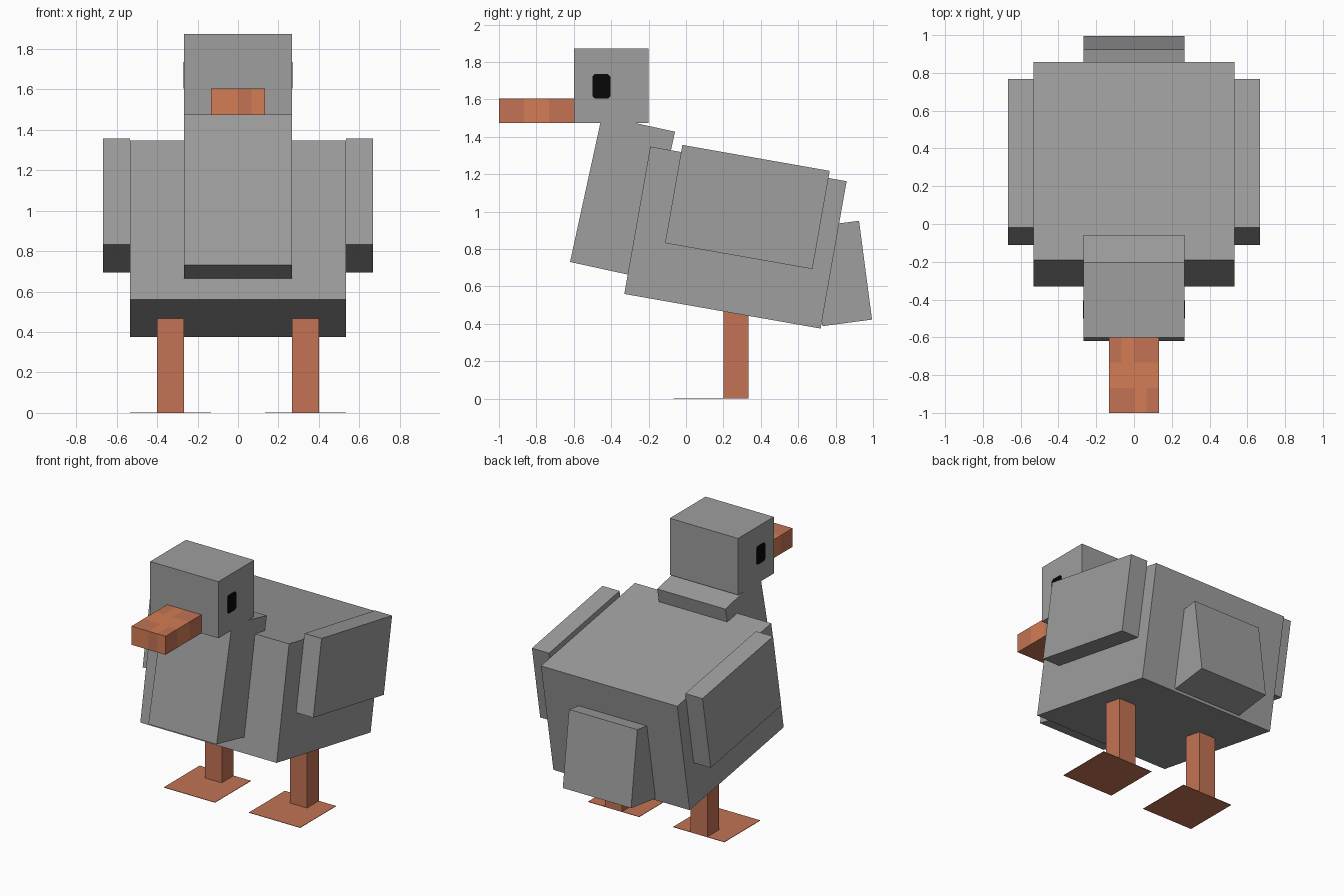
import bpy
import bmesh
import math

if "Cube" in bpy.data.objects:
    bpy.data.objects.remove(bpy.data.objects["Cube"])


def material(name, rgb):
    m = bpy.data.materials.new(name)
    m.diffuse_color = (*rgb, 1.0)
    m.use_nodes = True
    m.node_tree.nodes["Principled BSDF"].inputs["Base Color"].default_value = m.diffuse_color
    return m


GREY = material("feather_grey", (0.342, 0.342, 0.342))
BRIGHT = material("bright_orange", (0.658, 0.205, 0.089))
DULL = material("dull_orange", (0.539, 0.171, 0.087))
BLACK = material("eye_black", (0.002, 0.002, 0.002))


def finish(name, bm, *mats):
    bmesh.ops.recalc_face_normals(bm, faces=bm.faces)
    mesh = bpy.data.meshes.new(name)
    bm.to_mesh(mesh)
    bm.free()
    for m in mats:
        mesh.materials.append(m)
    ob = bpy.data.objects.new(name, mesh)
    bpy.context.collection.objects.link(ob)
    return ob


def slab(name, profile, x0, x1, mat):
    """Extrude a (y, z) side profile from x0 to x1."""
    bm = bmesh.new()
    a = [bm.verts.new((x0, y, z)) for y, z in profile]
    b = [bm.verts.new((x1, y, z)) for y, z in profile]
    bm.faces.new(a)
    bm.faces.new(b)
    n = len(a)
    for i in range(n):
        j = (i + 1) % n
        bm.faces.new((a[i], a[j], b[j], b[i]))
    return finish(name, bm, mat)


def tilted(y, z, depth, height, degrees):
    """Rectangle with its lower front corner at (y, z), tipped tail-down."""
    c, s = math.cos(math.radians(degrees)), math.sin(math.radians(degrees))
    return [(y + u * c + v * s, z - u * s + v * c)
            for u, v in ((0, 0), (depth, 0), (depth, height), (0, height))]


# Trunk, neck, head and tail
slab("body", tilted(-0.33, 0.56, 1.066, 0.80, 10), -0.533, 0.533, GREY)
slab("neck", tilted(-0.62, 0.731, 0.40, 0.80, 12.3), -0.267, 0.267, GREY)
slab("head", tilted(-0.60, 1.473, 0.40, 0.40, 0), -0.267, 0.267, GREY)
slab("tail", tilted(0.73, 0.388, 0.267, 0.533, -7.5), -0.267, 0.267, GREY)

# Beak: grid of blocks in two oranges
bm = bmesh.new()
bmesh.ops.create_cube(bm, size=1)
for v in bm.verts:
    v.co = (v.co.x * 0.267, -0.8 + v.co.y * 0.4, 1.5385 + v.co.z * 0.131)
for axis, cuts in (((1, 0, 0), (-0.067, 0, 0.067)), ((0, 1, 0), (-0.867, -0.733))):
    for c in cuts:
        bmesh.ops.bisect_plane(bm, geom=bm.verts[:] + bm.edges[:] + bm.faces[:],
                               plane_co=[a * c for a in axis], plane_no=axis)
bm.normal_update()
for f in bm.faces:
    p, n = f.calc_center_median(), f.normal
    front_row, back_row = p.y < -0.867, p.y > -0.733
    if n.z > 0.5:      # patches on the top
        dull = (front_row and (p.x < 0 or p.x > 0.067)) or \
               (back_row and (p.x < -0.067 or p.x > 0))
    elif n.z < -0.5:   # underside
        dull = True
    elif n.y < -0.5:   # tip
        dull = 0 < p.x < 0.067
    else:              # sides
        dull = front_row or back_row
    f.material_index = int(dull)
finish("beak", bm, BRIGHT, DULL)

# Paired parts
eye = [(-0.5, 1.617), (-0.488, 1.605), (-0.417, 1.605), (-0.405, 1.617),
       (-0.405, 1.723), (-0.417, 1.735), (-0.488, 1.735), (-0.5, 1.723)]
for side, s in (("left", -1), ("right", 1)):
    slab("wing_" + side, tilted(-0.112, 0.832, 0.80, 0.533, 10),
         s * 0.533, s * 0.667, GREY)
    slab("eye_" + side, eye, s * 0.262, s * 0.270, BLACK)
    slab("leg_" + side, [(0.2, 0.001), (0.333, 0.001), (0.333, 0.53), (0.2, 0.53)],
         s * 0.267, s * 0.4, DULL)
    # Flat foot reaching forward from the leg
    slab("foot_" + side, [(-0.067, 0), (0.333, 0), (0.333, 0.003), (-0.067, 0.003)],
         s * 0.133, s * 0.533, DULL)
